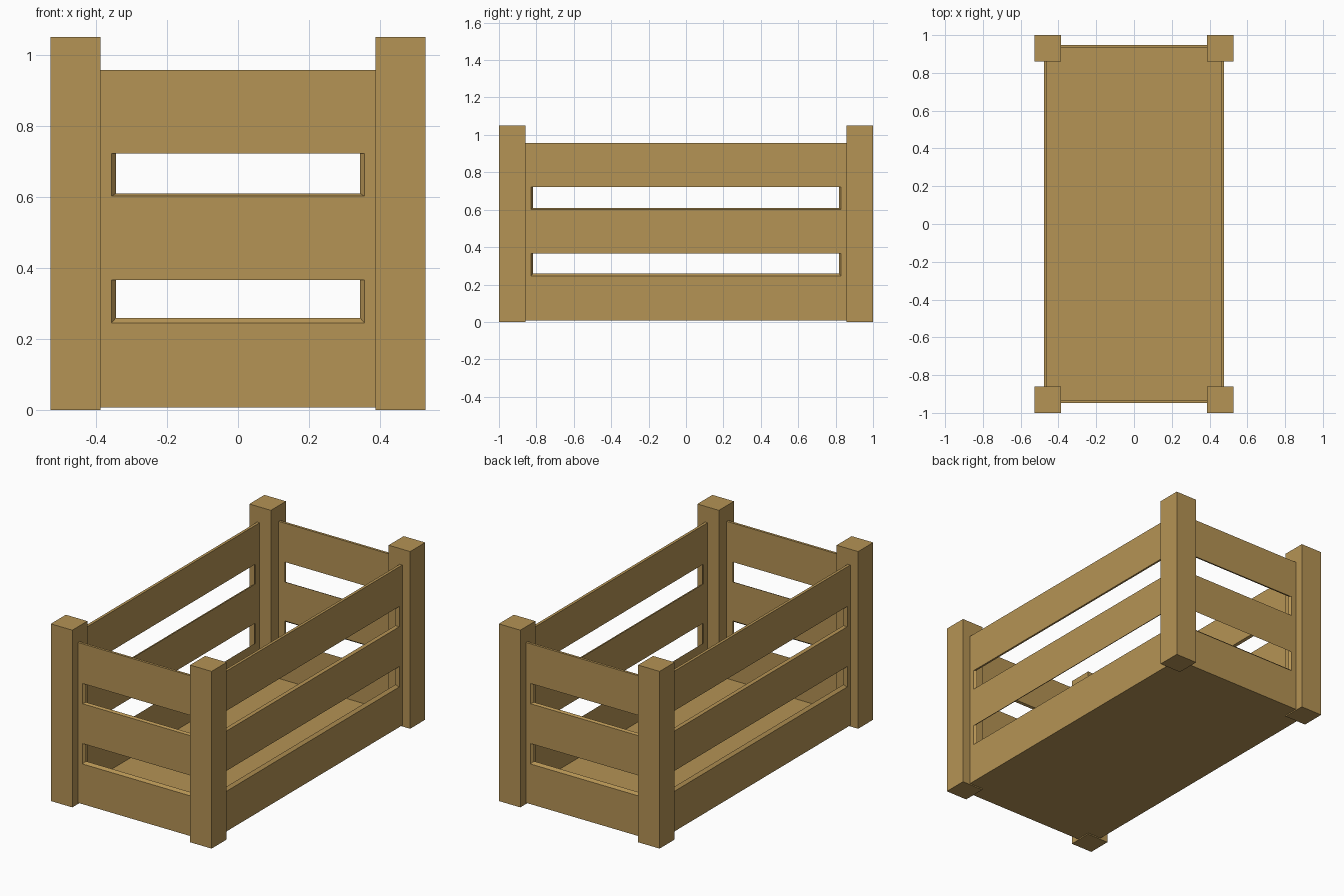
import bpy, bmesh

if "Cube" in bpy.data.objects:
    bpy.data.objects.remove(bpy.data.objects["Cube"])

wood = bpy.data.materials.new("light wood")
wood.diffuse_color = (0.462, 0.292, 0.089, 1)
wood.use_nodes = True
wood.node_tree.nodes["Principled BSDF"].inputs["Base Color"].default_value = wood.diffuse_color


def finish(bm, name):
    bmesh.ops.recalc_face_normals(bm, faces=bm.faces[:])
    me = bpy.data.meshes.new(name)
    bm.to_mesh(me)
    bm.free()
    me.materials.append(wood)
    ob = bpy.data.objects.new(name, me)
    bpy.context.collection.objects.link(ob)


# Slatted crate body: open-topped outer shell with slots, plus a scaled inner shell
HX, HY, TOP = 0.476, 0.947, 0.957
rows = [0.007, 0.245, 0.366, 0.602, 0.722, TOP]
bm = bmesh.new()


def wall(place, half, slot):
    cols = [-half, -slot, slot, half]
    for i in range(3):
        for j in range(5):
            if i == 1 and j in (1, 3):
                continue
            corners = [(i, j), (i + 1, j), (i + 1, j + 1), (i, j + 1)]
            bm.faces.new([bm.verts.new(place(cols[a], rows[b])) for a, b in corners])


for s in (-1, 1):
    wall(lambda u, z: (u, s * HY, z), HX, 0.356)
    wall(lambda u, z: (s * HX, u, z), HY, 0.83)
# Floor, split to match the wall columns
fx, fy = [-HX, -0.356, 0.356, HX], [-HY, -0.83, 0.83, HY]
for i in range(3):
    for j in range(3):
        bm.faces.new([bm.verts.new((fx[a], fy[b], rows[0]))
                      for a, b in ((i, j), (i, j + 1), (i + 1, j + 1), (i + 1, j))])
bmesh.ops.remove_doubles(bm, verts=bm.verts[:], dist=1e-4)

# Inner shell, shrunk towards the rim, then rims and slot sides bridged
rim = [e for e in bm.edges if e.is_boundary]
faces = bm.faces[:]
inner = {v: bm.verts.new((v.co.x * 0.965, v.co.y * 0.9845, TOP + (v.co.z - TOP) * 0.98))
         for v in bm.verts[:]}
for f in faces:
    bm.faces.new([inner[v] for v in reversed(f.verts)])
for e in rim:
    a, b = e.verts
    bm.faces.new((a, b, inner[b], inner[a]))
bmesh.ops.dissolve_limit(bm, angle_limit=0.01, verts=bm.verts[:], edges=bm.edges[:])
finish(bm, "slatted_crate_body")

# Corner posts
W, H = 0.141, 1.05
for sx, nx in ((-1, "left"), (1, "right")):
    for sy, ny in ((-1, "front"), (1, "back")):
        bm = bmesh.new()
        bmesh.ops.create_cube(bm, size=1)
        for v in bm.verts:
            v.co = (v.co.x * W + sx * (0.527 - W / 2),
                    v.co.y * W + sy * (1 - W / 2), (v.co.z + 0.5) * H)
        finish(bm, f"{ny}_{nx}_post")
